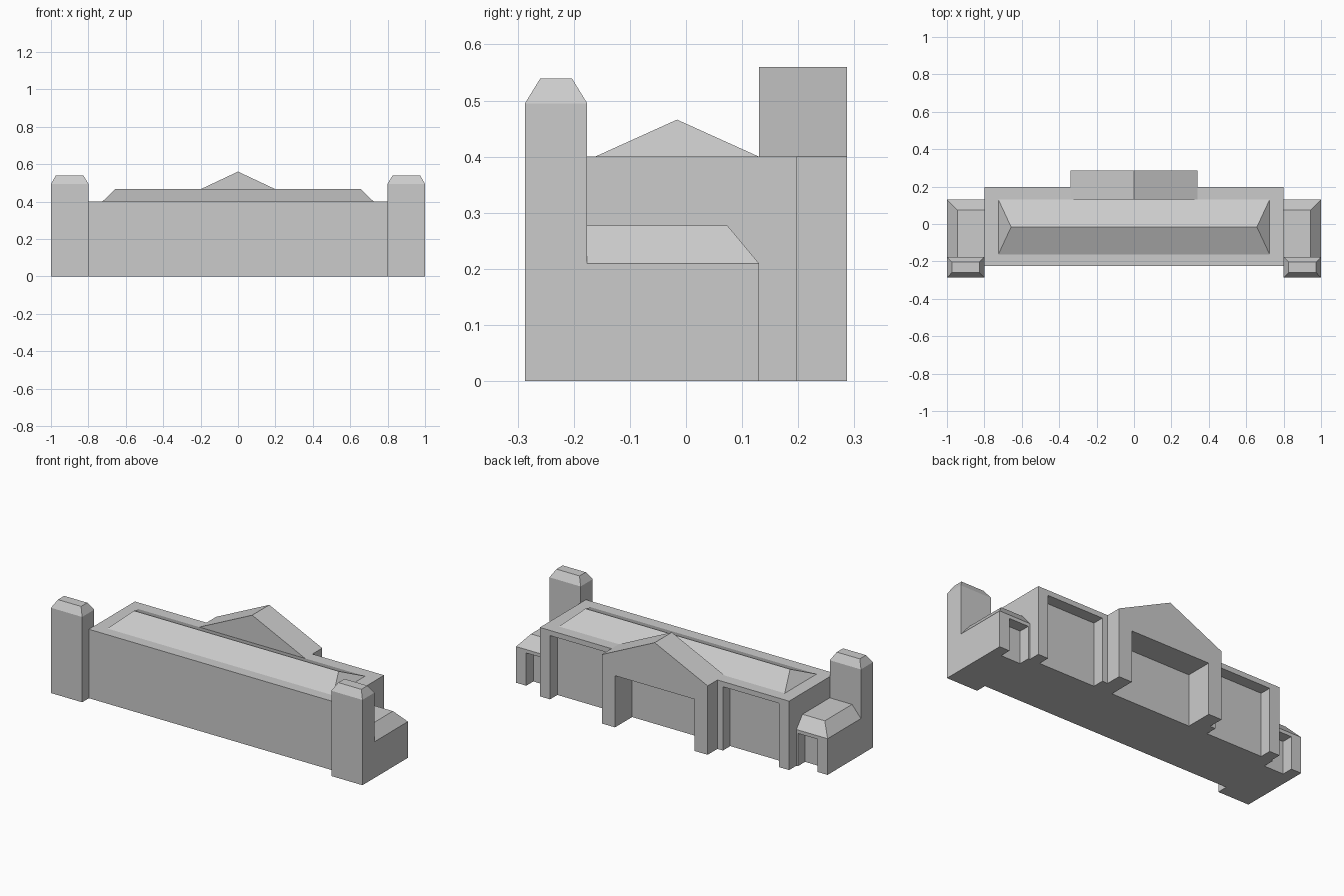
import bpy
import bmesh

if "Cube" in bpy.data.objects:
    bpy.data.objects.remove(bpy.data.objects["Cube"])


def make_object(name, bm, mirror=False):
    bmesh.ops.remove_doubles(bm, verts=bm.verts, dist=1e-5)
    bmesh.ops.dissolve_degenerate(bm, edges=bm.edges, dist=1e-5)
    bmesh.ops.recalc_face_normals(bm, faces=bm.faces)
    mesh = bpy.data.meshes.new(name)
    bm.to_mesh(mesh)
    bm.free()
    obj = bpy.data.objects.new(name, mesh)
    bpy.context.collection.objects.link(obj)
    if mirror:
        mod = obj.modifiers.new("mirror", 'MIRROR')
        mod.use_mirror_merge = False
    return obj


def levels(name, rings, mirror=False):
    """Stack of rectangles (x0, x1, y0, y1, z) joined into a closed solid."""
    bm = bmesh.new()
    loops = []
    for x0, x1, y0, y1, z in rings:
        loops.append([bm.verts.new((x, y, z)) for x, y in
                      ((x0, y0), (x1, y0), (x1, y1), (x0, y1))])
    bm.faces.new(loops[0])
    bm.faces.new(loops[-1])
    for a, b in zip(loops, loops[1:]):
        for i in range(4):
            j = (i + 1) % 4
            bm.faces.new((a[i], a[j], b[j], b[i]))
    return make_object(name, bm, mirror)


def elevation(name, profile, y0, y1, mirror=False):
    """Extrude an (x, z) outline from y0 to y1."""
    bm = bmesh.new()
    face = bm.faces.new([bm.verts.new((x, y0, z)) for x, z in profile])
    ext = bmesh.ops.extrude_face_region(bm, geom=[face], use_keep_orig=True)
    verts = [v for v in ext["geom"] if isinstance(v, bmesh.types.BMVert)]
    bmesh.ops.translate(bm, verts=verts, vec=(0, y1 - y0, 0))
    return make_object(name, bm, mirror)


def arch(x0, x1, top, in0, in1, head):
    """Square-headed opening in a rectangular wall outline."""
    return [(x0, 0), (x0, top), (x1, top), (x1, 0),
            (in1, 0), (in1, head), (in0, head), (in0, 0)]


# Main hall with hipped roof
levels("main_hall", [(-.8, .8, -.225, .13, 0), (-.8, .8, -.225, .13, .4)])
levels("hall_roof", [(-.725, .725, -.162, .13, .4),
                     (-.657, .657, -.016, -.016, .466)])

# Rear piers and lintels either side of the portico
elevation("rear_bay", arch(.34, .8, .4, .375, .735, .37), .13, .197, True)

# Gabled portico
elevation("portico", [(-.34, 0), (-.34, .4), (0, .56), (.34, .4), (.34, 0),
                      (.255, 0), (.255, .3), (-.255, .3), (-.255, 0)],
          .13, .287)

# Corner towers with bevelled caps
levels("tower", [(.8, 1, -.287, -.176, 0), (.8, 1, -.287, -.176, .495),
                 (.826, .974, -.26, -.203, .539)], True)

# Low side wings with an open rear bay and a half-hipped roof
levels("wing", [(.8, 1, -.176, .065, 0), (.8, 1, -.176, .065, .21)], True)
elevation("wing_rear_bay", arch(.8, 1, .21, .81, .935, .19), .065, .13, True)
levels("wing_roof", [(.8, 1, -.176, .13, .21),
                     (.8, .943, -.176, .074, .277)], True)
